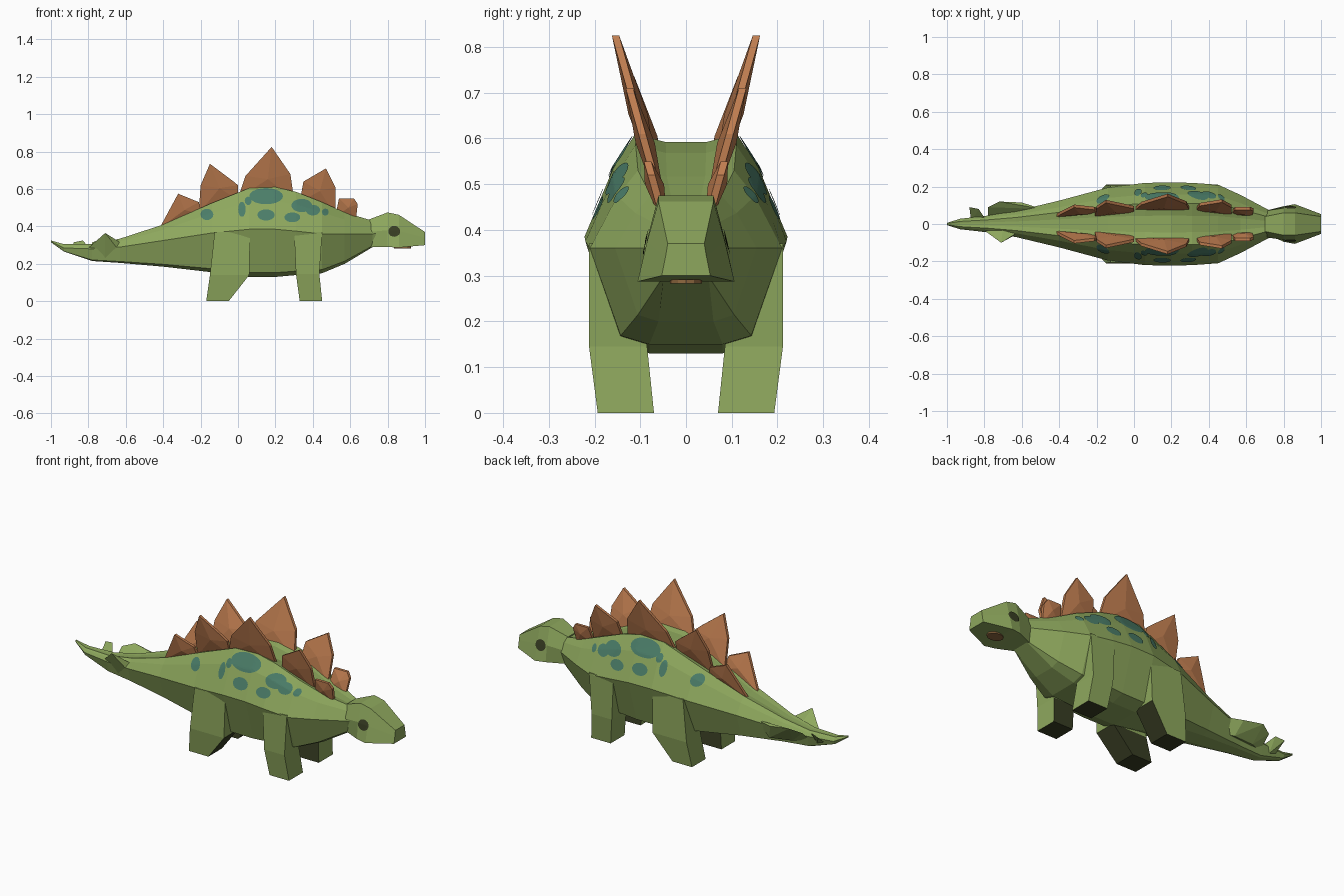
import bpy, bmesh, math
from mathutils import Vector
from mathutils.bvhtree import BVHTree

if "Cube" in bpy.data.objects:
    bpy.data.objects.remove(bpy.data.objects["Cube"])


def material(name, rgb):
    m = bpy.data.materials.new(name)
    m.diffuse_color = (*rgb, 1)
    m.use_nodes = True
    m.node_tree.nodes["Principled BSDF"].inputs["Base Color"].default_value = m.diffuse_color
    return m


GREEN = material("leaf green", (0.27, 0.39, 0.11))
ORANGE = material("burnt orange", (0.52, 0.205, 0.08))
TEAL = material("dull teal", (0.07, 0.205, 0.14))
DARK = material("dark olive", (0.04, 0.048, 0.017))
BROWN = material("mouth brown", (0.28, 0.14, 0.05))


def finish(name, bm, mat, recalc=True, second=None, rule=None):
    """Write the mesh; faces that meet the rule get the second material."""
    if recalc:
        bmesh.ops.recalc_face_normals(bm, faces=bm.faces)
    bm.normal_update()
    if rule:
        for f in bm.faces:
            f.material_index = int(rule(f))
    me = bpy.data.meshes.new(name)
    bm.to_mesh(me)
    me.materials.append(mat)
    if second:
        me.materials.append(second)
    ob = bpy.data.objects.new(name, me)
    bpy.context.collection.objects.link(ob)
    tree = BVHTree.FromBMesh(bm)
    bm.free()
    return tree


def loft(name, rings, mat, **kw):
    bm = bmesh.new()
    vs = [[bm.verts.new(p) for p in ring] for ring in rings]
    n = len(vs[0])
    for a, b in zip(vs, vs[1:]):
        for i in range(n):
            bm.faces.new((a[i], a[(i + 1) % n], b[(i + 1) % n], b[i]))
    bm.faces.new(vs[0])
    bm.faces.new(vs[-1])
    return finish(name, bm, mat, **kw)


def hull(name, pts, mat):
    bm = bmesh.new()
    for p in pts:
        bm.verts.new(p)
    bmesh.ops.convex_hull(bm, input=bm.verts)
    return finish(name, bm, mat)


def ring(x, half):
    """Closed symmetric section from (y, z) points running top to bottom."""
    return [(x, y, z) for y, z in half] + [(x, -y, z) for y, z in reversed(half)]


# body and tail: x, ridge z, side z, half width, belly z, belly half width
BODY = [
    (-1.0, .325, .32, .006, .315, .003),
    (-.93, .305, .285, .028, .265, .01),
    (-.78, .305, .28, .045, .215, .02),
    (-.63, .335, .29, .07, .205, .03),
    (-.40, .41, .325, .125, .185, .045),
    (-.14, .525, .365, .195, .155, .06),
    (.06, .605, .385, .22, .13, .08),
    (.20, .61, .385, .222, .13, .08),
    (.31, .585, .375, .22, .14, .08),
    (.45, .53, .36, .21, .15, .08),
    (.57, .475, .36, .155, .20, .06),
    (.72, .43, .36, .075, .29, .05),
    (.78, .43, .37, .07, .30, .04),
]
rings = []
for x, zt, zm, w, zb, hb in BODY:
    rings.append(ring(x, [
        (.2 * w, zt - .08 * (zt - zm)),            # shallow valley along the spine
        (.5 * w, zt),                              # ridge outside the plates
        (.715 * w, zt - .33 * (zt - zm)),
        (w, zm),
        (.68 * w, zb + .09 * (zm - zb)),
        (hb, zb)]))
body = loft("body", rings, GREEN)

# head
HEAD = [
    (.70, .437, .04, .37, .07, .29, .05),
    (.80, .475, .06, .38, .085, .29, .095),
    (.86, .462, .06, .375, .085, .287, .106),
    (1.0, .37, .04, .34, .045, .30, .053),
]
head = loft("head", [ring(x, [(ht, zt), (hm, zm), (hb, zb)])
                     for x, zt, ht, zm, hm, zb, hb in HEAD], GREEN)

# legs: levels of z, x range, y range
LEGS = {
    "front_leg": [(0, .33, .45, .07, .193), (.145, .31, .435, .085, .212), (.37, .30, .45, .10, .212)],
    "hind_leg": [(0, -.17, -.05, .07, .19), (.14, -.15, .06, .085, .21), (.37, -.125, .065, .10, .205)],
}
SIDES = ((1, "left"), (-1, "right"))
for s, side in SIDES:
    # dark soles, dark undersides and dark inner faces of the feet
    def underside(f):
        low = f.calc_center_median().z < .1
        return low and (f.normal.z < -.4 or f.normal.y * s < -.7)

    for name, levels in LEGS.items():
        loft(f"{name}_{side}", [[(x0, s * y0, z), (x1, s * y0, z), (x1, s * y1, z), (x0, s * y1, z)]
                                for z, x0, x1, y0, y1 in levels], GREEN, second=DARK, rule=underside)

# back plates: base y, then the outline seen from the front
PLATES = [
    (.075, [(-.42, .39), (-.32, .575), (-.21, .53), (-.19, .46)]),
    (.055, [(-.21, .47), (-.20, .62), (-.15, .735), (-.03, .645), (.0, .62), (.0, .54)]),
    (.063, [(.0, .55), (.04, .67), (.18, .825), (.28, .68), (.30, .54)]),
    (.065, [(.33, .53), (.35, .64), (.47, .71), (.52, .61), (.52, .46)]),
    (.07, [(.52, .45), (.54, .55), (.62, .55), (.64, .52), (.63, .43)]),
]
for s, side in SIDES:
    for i, (y0, outline) in enumerate(PLATES):
        bm = bmesh.new()

        def vert(x, z, off):
            return bm.verts.new((x, s * (y0 + .28 * (z - .5) + off), z))

        n = len(outline)
        cx = sum(p[0] for p in outline) / n
        cz = sum(p[1] for p in outline) / n
        inner = [vert(x, z, -.008) for x, z in outline]
        outer = [vert(x, z, .008) for x, z in outline]
        ci, co = vert(cx, cz, -.022), vert(cx, cz, .02)
        for a in range(n):
            b = (a + 1) % n
            bm.faces.new((inner[a], inner[b], ci))
            bm.faces.new((outer[a], outer[b], co))
            bm.faces.new((inner[a], inner[b], outer[b], outer[a]))
        finish(f"back_plate_{i + 1}_{side}", bm, ORANGE)

# tail spikes
hull("tail_spike_broad", [(-.78, .09, .315), (-.72, .12, .335), (-.60, .115, .315), (-.49, .08, .31),
                          (-.78, .02, .25), (-.70, .06, .24), (-.57, .08, .23), (-.50, .03, .25)], GREEN)
hull("tail_spike_small", [(-.88, .09, .315), (-.83, .08, .325), (-.79, .02, .28),
                          (-.87, .01, .25), (-.83, .03, .25)], GREEN)
hull("tail_spike_tall", [(-.71, -.10, .365), (-.63, -.05, .315), (-.80, -.035, .285),
                         (-.62, -.05, .25), (-.71, -.04, .225), (-.70, -.01, .30)], GREEN)


# painted marks: thin discs wrapped onto the surface
def mark(name, tree, s, cx, cz, rx, rz, mat, rows=6, n=20):
    def point(x, z):
        co, no, _, _ = tree.ray_cast(Vector((x, s, z)), Vector((0, -s, 0)))
        if co is None:
            co, no, _, _ = tree.find_nearest(Vector((x, s * .11, z)))
        return co + no * .004

    bm = bmesh.new()
    centre = bm.verts.new(point(cx, cz))
    prev = None
    for r in range(1, rows + 1):
        cur = []
        for k in range(n):
            a = 2 * math.pi * k / n
            cur.append(bm.verts.new(point(cx + rx * r / rows * math.cos(a),
                                          cz + rz * r / rows * math.sin(a))))
        for k in range(n):
            j = (k + 1) % n
            bm.faces.new((prev[k], cur[k], cur[j], prev[j]) if prev else (centre, cur[k], cur[j]))
        prev = cur
    bm.normal_update()
    if sum(f.normal.y for f in bm.faces) * s < 0:
        bmesh.ops.reverse_faces(bm, faces=bm.faces)
    finish(name, bm, mat, False)


SPOTS = [(.15, .56, .09, .043), (-.165, .462, .034, .03), (.022, .49, .02, .04),
         (.055, .535, .018, .022), (.15, .46, .046, .03), (.29, .447, .042, .026),
         (.34, .51, .055, .035), (.40, .485, .038, .028), (.465, .475, .018, .018)]
for s, side in SIDES:
    for i, spot in enumerate(SPOTS):
        mark(f"spot_{i + 1}_{side}", body, s, *spot, TEAL)
    mark(f"eye_{side}", head, s, .835, .373, .031, .029, DARK)

# mouth patch under the head
hull("mouth", [(.88 + .045 * math.cos(k * math.pi / 6), .035 * math.sin(k * math.pi / 6), z)
               for k in range(12) for z in (.283, .2915)], BROWN)
